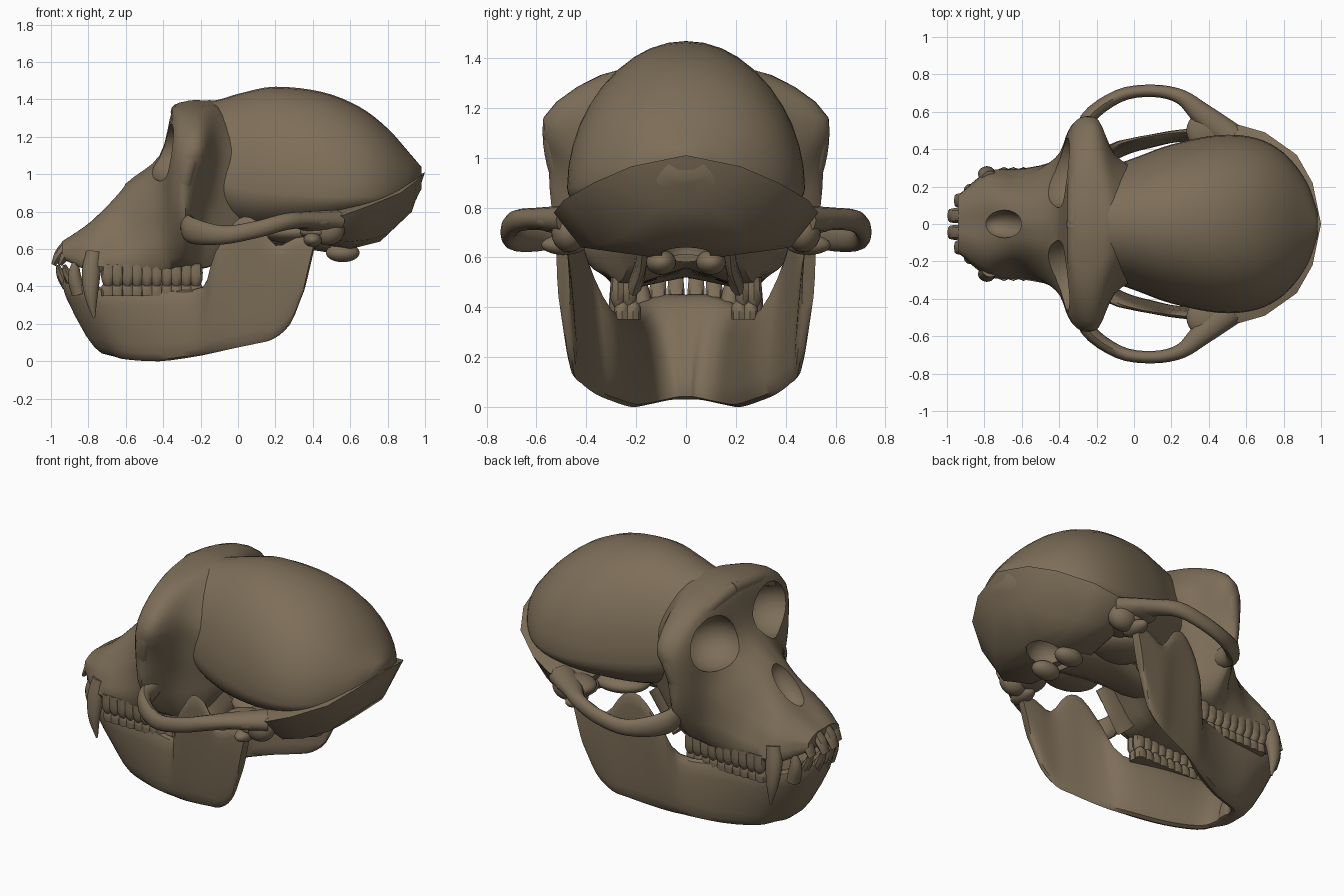
import bpy, bmesh, math
from mathutils import Vector, Matrix

if "Cube" in bpy.data.objects:
    bpy.data.objects.remove(bpy.data.objects["Cube"])

bone = bpy.data.materials.new("bone_brown")
bone.diffuse_color = (0.205, 0.155, 0.098, 1)
bone.use_nodes = True
bone.node_tree.nodes["Principled BSDF"].inputs["Base Color"].default_value = bone.diffuse_color


def spline(pts, n):
    """Catmull-Rom resampling of equal-length tuples."""
    ext = [tuple(2 * a - b for a, b in zip(pts[0], pts[1]))] + list(pts)
    ext.append(tuple(2 * a - b for a, b in zip(pts[-1], pts[-2])))
    out = []
    for i in range(1, len(ext) - 2):
        for k in range(n):
            t = k / n
            out.append(tuple(
                0.5 * (2 * b + (c - a) * t + (2 * a - 5 * b + 4 * c - d) * t * t
                       + (3 * b - a - 3 * c + d) * t ** 3)
                for a, b, c, d in zip(*ext[i - 1:i + 3])))
    return out + [tuple(pts[-1])]


def finish(name, bm, mirror=False):
    bmesh.ops.recalc_face_normals(bm, faces=bm.faces[:])
    me = bpy.data.meshes.new(name)
    bm.to_mesh(me)
    bm.free()
    me.materials.append(bone)
    ob = bpy.data.objects.new(name, me)
    bpy.context.collection.objects.link(ob)
    if mirror:
        m = ob.modifiers.new("both_sides", 'MIRROR')
        m.use_axis = (False, True, False)
        m.use_mirror_merge = False
    return ob


def loft(bm, rings):
    vs = [[bm.verts.new(p) for p in r] for r in rings]
    n = len(vs[0])
    for a, b in zip(vs, vs[1:]):
        for i in range(n):
            bm.faces.new((a[i], a[(i + 1) % n], b[(i + 1) % n], b[i]))
    bm.faces.new(vs[0])
    bm.faces.new(vs[-1])


def power(v, e):
    return math.copysign(abs(v) ** e, v)


def tube(bm, path, ref=(0, 0, 1), sides=12, n=4):
    """Path of (x, y, z, half width, half height)."""
    p = spline(path, n)
    rings = []
    for i, q in enumerate(p):
        t = Vector(p[min(i + 1, len(p) - 1)][:3]) - Vector(p[max(i - 1, 0)][:3])
        s = t.cross(Vector(ref)).normalized()
        u = s.cross(t).normalized()
        rings.append([Vector(q[:3]) + s * q[3] * math.cos(a) + u * q[4] * math.sin(a)
                      for a in (2 * math.pi * k / sides for k in range(sides))])
    loft(bm, rings)


def ball(bm, c, r, turn=0):
    mat = (Matrix.Translation(c) @ Matrix.Rotation(turn, 4, 'Y')
           @ Matrix.Diagonal((*r, 1)))
    bmesh.ops.create_uvsphere(bm, u_segments=28, v_segments=16, radius=1, matrix=mat)


def cut(ob, balls):
    for c, r, turn in balls:
        bm = bmesh.new()
        ball(bm, c, r, turn)
        cutter = finish("cutter", bm)
        cutter.hide_render = True
        m = ob.modifiers.new("hole", 'BOOLEAN')
        m.operation, m.solver, m.object = 'DIFFERENCE', 'EXACT', cutter
        bpy.context.view_layer.objects.active = ob
        bpy.ops.object.modifier_apply(modifier=m.name)
        bpy.data.objects.remove(cutter)


# Braincase: x, half width, top, bottom, height of widest point
case = [(-.17, .3, 1.385, .78, .98), (-.08, .325, 1.405, .74, .95), (.02, .36, 1.435, .7, .92),
        (.2, .425, 1.468, .68, .9), (.45, .475, 1.44, .7, .88), (.65, .46, 1.36, .74, .88),
        (.8, .38, 1.245, .76, .9), (.92, .23, 1.11, .82, .94), (.98, .07, 1.04, .92, .98)]
bm = bmesh.new()
rings = []
for x, w, top, bot, mid in spline(case, 4):
    ring = []
    for k in range(40):
        a = 2 * math.pi * k / 40
        s = math.sin(a)
        ring.append((x, w * power(math.cos(a), .95), mid + s * (top - mid if s > 0 else mid - bot)))
    rings.append(ring)
loft(bm, rings)
finish("braincase", bm)

# Occiput with the sharp crest around the back of the head
crest = [(1.0, 0, 1.01), (.955, .22, .965), (.87, .37, .9), (.7, .49, .83), (.56, .53, .78), (.36, .46, .76)]
base = [(.93, .1, .8), (.8, .26, .68), (.7, .36, .65), (.6, .42, .64), (.45, .36, .65),
        (.42, .12, .63), (.6, .13, .6), (.76, .06, .64)]
bm = bmesh.new()
for x, y, z in crest + base:
    for s in (1, -1):
        bm.verts.new((x, y * s, z))
bmesh.ops.remove_doubles(bm, verts=bm.verts[:], dist=.001)
res = bmesh.ops.convex_hull(bm, input=bm.verts[:])
bmesh.ops.delete(bm, geom=list({g for g in res["geom_interior"] if isinstance(g, bmesh.types.BMVert)}), context='VERTS')
occiput = finish("occiput", bm)
cut(occiput, [((.65, 0, .62), (.11, .1, .1), 0)])

# Face and snout: half outlines from top centre to palate centre
face = [
    (.04, [(0, 1.25), (.18, 1.2), (.27, 1.08), (.28, .95), (.25, .8), (.2, .7), (0, .68)]),
    (-.1, [(0, 1.38), (.2, 1.33), (.36, 1.18), (.35, 1.0), (.31, .8), (.24, .54), (0, .6)]),
    (-.19, [(0, 1.395), (.32, 1.335), (.555, 1.16), (.47, .97), (.37, .78), (.27, .5), (0, .56)]),
    (-.28, [(0, 1.39), (.34, 1.325), (.555, 1.16), (.55, .94), (.51, .72), (.28, .5), (0, .56)]),
    (-.35, [(0, 1.345), (.28, 1.29), (.47, 1.14), (.5, .95), (.45, .74), (.29, .49), (0, .56)]),
    (-.42, [(0, 1.1), (.15, 1.07), (.27, .98), (.34, .87), (.35, .74), (.29, .48), (0, .56)]),
    (-.6, [(0, .95), (.1, .92), (.17, .85), (.22, .75), (.26, .64), (.28, .48), (0, .54)]),
    (-.78, [(0, .75), (.1, .75), (.17, .72), (.22, .67), (.26, .6), (.26, .48), (0, .52)]),
    (-.94, [(0, .64), (.06, .64), (.1, .63), (.14, .61), (.15, .59), (.14, .55), (0, .55)])]
flat = [(x,) + tuple(v for p in half for v in p) for x, half in face]
rings = []
for row in spline(flat, 4):
    half = spline([(row[i], row[i + 1]) for i in range(1, 15, 2)], 3)
    half[0], half[-1] = (0, half[0][1]), (0, half[-1][1])
    rings.append([(row[0], y, z) for y, z in half] + [(row[0], -y, z) for y, z in half[-2:0:-1]])
bm = bmesh.new()
loft(bm, rings)
snout = finish("face_and_snout", bm)
cut(snout, [((-.38, .275, 1.115), (.19, .19, .155), 0),
            ((-.38, -.275, 1.115), (.19, .19, .155), 0),
            ((-.7, 0, .845), (.14, .075, .09), -.84)])

# Brow ridge running down to the cheek
bm = bmesh.new()
tube(bm, [(-.315, -.02, 1.335, .045, .045), (-.31, .2, 1.305, .045, .045), (-.285, .4, 1.235, .045, .045),
          (-.25, .525, 1.13, .04, .045), (-.28, .525, .98, .035, .04), (-.31, .47, .82, .03, .04)], ref=(1, 0, 0))
finish("brow_ridge", bm, True)

# Cheek arches with the broad shelf where they meet the braincase
bm = bmesh.new()
tube(bm, [(-.27, .4, .75, .04, .06), (-.25, .56, .7, .04, .07), (-.08, .685, .675, .035, .05),
          (.1, .712, .705, .033, .045), (.25, .68, .745, .04, .045), (.36, .59, .755, .06, .045),
          (.52, .46, .75, .08, .06)])
ball(bm, (.4, .5, .745), (.12, .11, .05))
finish("cheek_arch", bm, True)

# Skull base: ear region, neck joints, jaw sockets and plates behind the palate
bm = bmesh.new()
ball(bm, (.48, .47, .7), (.09, .07, .08))
ball(bm, (.56, .1, .58), (.09, .06, .05))
ball(bm, (.42, .42, .69), (.09, .12, .04))
ball(bm, (.3, .2, .69), (.18, .14, .06))
tube(bm, [(-.12, .2, .5, .03, .08), (-.04, .18, .58, .025, .09), (.06, .17, .7, .03, .09)], ref=(1, 0, 0))
finish("skull_base_bumps", bm, True)
bm = bmesh.new()
tube(bm, [(-.1, 0, .66, .12, .06), (.2, 0, .68, .14, .06), (.5, 0, .64, .14, .06)])
finish("skull_base", bm)

# Lower jaw: top xyz, bottom xyz, thickness; from the joint to the chin
jaw = [(.42, .5, .67, .35, .485, .37, .05), (.31, .495, .66, .28, .46, .2, .05),
       (.2, .485, .62, .19, .445, .12, .045), (.1, .47, .75, .1, .42, .095, .04),
       (.0, .45, .76, -.02, .39, .07, .045), (-.11, .41, .6, -.13, .35, .045, .07),
       (-.18, .32, .4, -.23, .3, .025, .09), (-.42, .25, .385, -.42, .22, .0, .09),
       (-.67, .22, .385, -.6, .15, .01, .1), (-.82, .18, .42, -.66, .08, .025, .12),
       (-.89, .09, .45, -.68, .04, .03, .16), (-.9, 0, .45, -.68, 0, .03, .16)]
side = spline(jaw, 3)
full = side + [(a, -b, c, d, -e, f, w) for a, b, c, d, e, f, w in side[-2::-1]]
mids = [(Vector(q[:3]) + Vector(q[3:6])) / 2 for q in full]
rings = []
for i, q in enumerate(full):
    t = mids[min(i + 1, len(mids) - 1)] - mids[max(i - 1, 0)]
    nrm = Vector((t.y, -t.x, 0)).normalized()
    h = (Vector(q[:3]) - Vector(q[3:6])) / 2
    rings.append([mids[i] + h * power(math.cos(a), .7) + nrm * q[6] / 2 * power(math.sin(a), .7)
                  for a in (2 * math.pi * k / 16 for k in range(16))])
bm = bmesh.new()
loft(bm, rings)
finish("lower_jaw", bm)

# Jaw joint heads
bm = bmesh.new()
ball(bm, (.4, .49, .65), (.05, .09, .04))
finish("jaw_joint", bm, True)

# Cheek teeth, each with two pairs of cusps
for name, root, tip, top_y in (("upper_cheek_teeth", .52, .395, .25), ("lower_cheek_teeth", .35, .425, .235)):
    bm = bmesh.new()
    for i in range(5):
        x = -.67 + i * .105
        for dx in (-.025, .025):
            for dy in (-.022, .022):
                tube(bm, [(x + dx, top_y + dy, root, .034, .03),
                          (x + dx, top_y + dy, (root + 2 * tip) / 3, .036, .032),
                          (x + dx, top_y + dy, tip, .012, .012)], ref=(0, 1, 0), sides=8, n=2)
    finish(name, bm, True)

# Canines
bm = bmesh.new()
tube(bm, [(-.77, .24, .58, .045, .045), (-.785, .265, .47, .05, .04), (-.785, .28, .35, .035, .028),
          (-.77, .275, .23, .006, .006)], ref=(0, 1, 0))
tube(bm, [(-.85, .17, .36, .04, .04), (-.875, .18, .46, .035, .035), (-.86, .19, .57, .006, .006)], ref=(0, 1, 0))
finish("canines", bm, True)

# Incisors
bm = bmesh.new()
for y, x in ((.045, 0), (.125, .035)):
    tube(bm, [(x - .91, y, .62, .035, .035), (x - .955, y, .57, .028, .04), (x - .987, y, .515, .012, .035)],
         ref=(0, 1, 0), sides=8)
    tube(bm, [(x - .91, y * .9, .4, .03, .03), (x - .945, y * .9, .46, .025, .034), (x - .965, y * .9, .515, .01, .03)],
         ref=(0, 1, 0), sides=8)
finish("incisors", bm, True)

# Smooth shading with sharp creases kept
for ob in bpy.context.collection.objects:
    ob.select_set(True)
    bpy.context.view_layer.objects.active = ob
bpy.ops.object.shade_smooth_by_angle(angle=math.radians(42))
